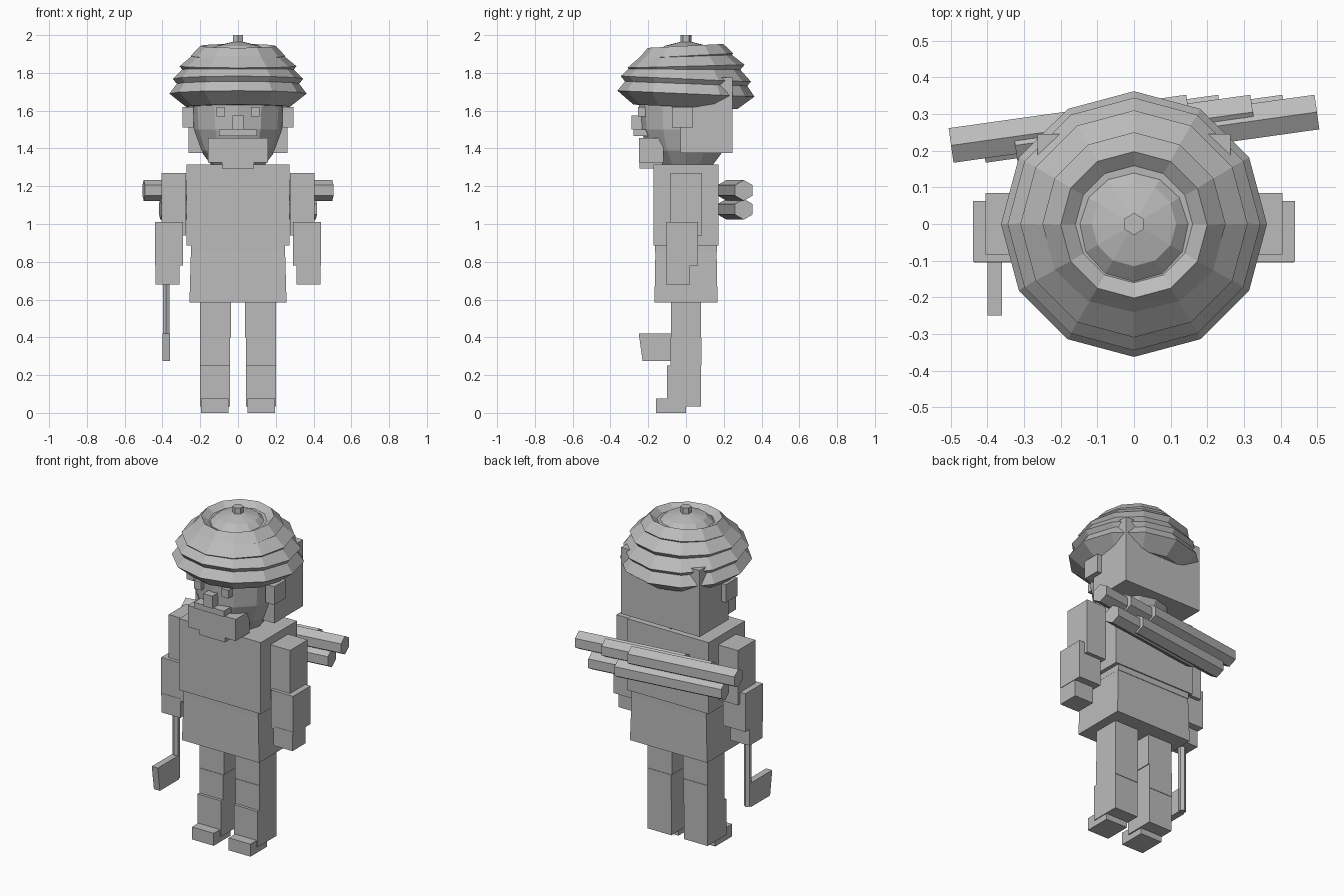
import bpy, bmesh, math
from mathutils import Matrix, Vector

if "Cube" in bpy.data.objects:
    bpy.data.objects.remove(bpy.data.objects["Cube"])

grey = bpy.data.materials.new("plain_grey")
grey.diffuse_color = (0.5, 0.5, 0.5, 1)
grey.use_nodes = True
grey.node_tree.nodes["Principled BSDF"].inputs["Base Color"].default_value = grey.diffuse_color


def finish(name, bm):
    bmesh.ops.recalc_face_normals(bm, faces=bm.faces)
    me = bpy.data.meshes.new(name)
    bm.to_mesh(me)
    bm.free()
    me.materials.append(grey)
    ob = bpy.data.objects.new(name, me)
    bpy.context.collection.objects.link(ob)
    return ob


def box(name, x0, x1, y0, y1, z0, z1, taper=1.0):
    """Box from its limits; taper scales the top in x and y."""
    bm = bmesh.new()
    bmesh.ops.create_cube(bm, size=1)
    for v in bm.verts:
        s = taper if v.co.z > 0 else 1
        v.co = Vector(((x0 + x1) / 2 + v.co.x * (x1 - x0) * s,
                       (y0 + y1) / 2 + v.co.y * (y1 - y0) * s,
                       (z0 + z1) / 2 + v.co.z * (z1 - z0)))
    return finish(name, bm)


def pair(name, x0, x1, *rest):
    """Mirrored boxes on both sides of x = 0."""
    box(name + "_right", x0, x1, *rest)
    box(name + "_left", -x1, -x0, *rest)


def lathe(name, profile, sides=12, tilt=0.0):
    """Faceted turned solid from (radius, height) points, tilted about x."""
    bm = bmesh.new()
    rings = []
    for r, z in profile:
        rings.append([bm.verts.new((r * math.cos(2 * math.pi * i / sides),
                                    r * math.sin(2 * math.pi * i / sides), z))
                      for i in range(sides)])
    for a, b in zip(rings, rings[1:]):
        for i in range(sides):
            j = (i + 1) % sides
            bm.faces.new((a[i], a[j], b[j], b[i]))
    bm.faces.new(rings[0])
    bm.faces.new(rings[-1])
    mid = Vector((0, 0, sum(z for _, z in profile) / len(profile)))
    bmesh.ops.rotate(bm, verts=bm.verts, cent=mid,
                     matrix=Matrix.Rotation(math.radians(tilt), 3, 'X'))
    return finish(name, bm)


def rod(name, center, radius, length, rot):
    """Six-sided rod, built along z and then rotated."""
    bm = bmesh.new()
    bmesh.ops.create_cone(bm, cap_ends=True, segments=6, radius1=radius,
                          radius2=radius, depth=length)
    bm.transform(Matrix.Translation(center) @ rot)
    return finish(name, bm)


# Legs and feet
pair("foot", 0.05, 0.195, -0.16, 0.0, 0.0, 0.075)
pair("shin", 0.042, 0.20, -0.10, 0.08, 0.035, 0.25)
pair("knee", 0.042, 0.20, -0.083, 0.083, 0.25, 0.40)
pair("thigh", 0.037, 0.20, -0.08, 0.08, 0.40, 0.60)

# Body
box("skirt", -0.257, 0.257, -0.167, 0.167, 0.585, 0.855, 0.97)
box("waist", -0.25, 0.25, -0.165, 0.165, 0.85, 0.89)
box("torso", -0.272, 0.272, -0.172, 0.172, 0.885, 1.315)

# Arms
pair("upper_arm", 0.275, 0.405, -0.083, 0.085, 0.94, 1.27)
pair("forearm", 0.292, 0.44, -0.103, 0.063, 0.78, 1.01)
pair("hand", 0.31, 0.437, -0.105, 0.02, 0.68, 0.795)

# Axe hanging from the left hand
rod("axe_handle", (-0.38, -0.045, 0.48), 0.021, 0.40, Matrix.Identity(4))
bm = bmesh.new()
outline = [(-0.25, 0.42), (-0.05, 0.42), (-0.05, 0.275), (-0.23, 0.275)]
face = bm.faces.new([bm.verts.new((-0.40, y, z)) for y, z in outline])
ext = bmesh.ops.extrude_face_region(bm, geom=[face])
bmesh.ops.translate(bm, vec=(0.04, 0, 0),
                    verts=[g for g in ext["geom"] if isinstance(g, bmesh.types.BMVert)])
finish("axe_blade", bm)

# Head, hair block and face
lathe("head", [(0.14, 1.31), (0.20, 1.39), (0.24, 1.50), (0.25, 1.66)])
box("hair_block", -0.263, 0.263, -0.03, 0.245, 1.375, 1.775)
pair("ear", 0.235, 0.293, -0.073, 0.038, 1.51, 1.62)
pair("eye", 0.068, 0.115, -0.255, -0.20, 1.57, 1.62)
box("nose", -0.03, 0.03, -0.288, -0.22, 1.50, 1.575)
box("moustache", -0.10, 0.10, -0.278, -0.20, 1.465, 1.50)
box("beard", -0.16, 0.16, -0.25, -0.12, 1.325, 1.455)
box("beard_tip", -0.085, 0.085, -0.245, -0.125, 1.295, 1.36)

# Wrapped hat: stacked faceted bands, cap and stud
lathe("hat_band_1", [(0.275, 1.62), (0.363, 1.69), (0.30, 1.775)], 12, -2.5)
lathe("hat_band_2", [(0.30, 1.715), (0.345, 1.768), (0.27, 1.845)], 12, -2.5)
lathe("hat_band_3", [(0.27, 1.79), (0.31, 1.835), (0.225, 1.905)], 12, 1.5)
lathe("hat_band_4", [(0.22, 1.855), (0.25, 1.89), (0.20, 1.943), (0.16, 1.915)], 12, 3)
lathe("hat_cap", [(0.165, 1.90), (0.115, 1.943), (0.025, 1.965)])
lathe("hat_stud", [(0.03, 1.955), (0.03, 2.0)], 6).rotation_euler.z = math.radians(30)

# Bundle of staggered six-sided logs across the back
turn = (Matrix.Rotation(math.radians(8), 4, 'Z')
        @ Matrix.Rotation(math.radians(90), 4, 'Y')
        @ Matrix.Rotation(math.radians(30), 4, 'Z')
        @ Matrix.Rotation(math.radians(60), 4, 'Z'))
for i in range(5):
    z = 1.178 if i % 2 == 0 else 1.078
    rod("log_%d" % (i + 1), (-0.175 + 0.0875 * i, 0.26, z), 0.055, 0.655, turn)
